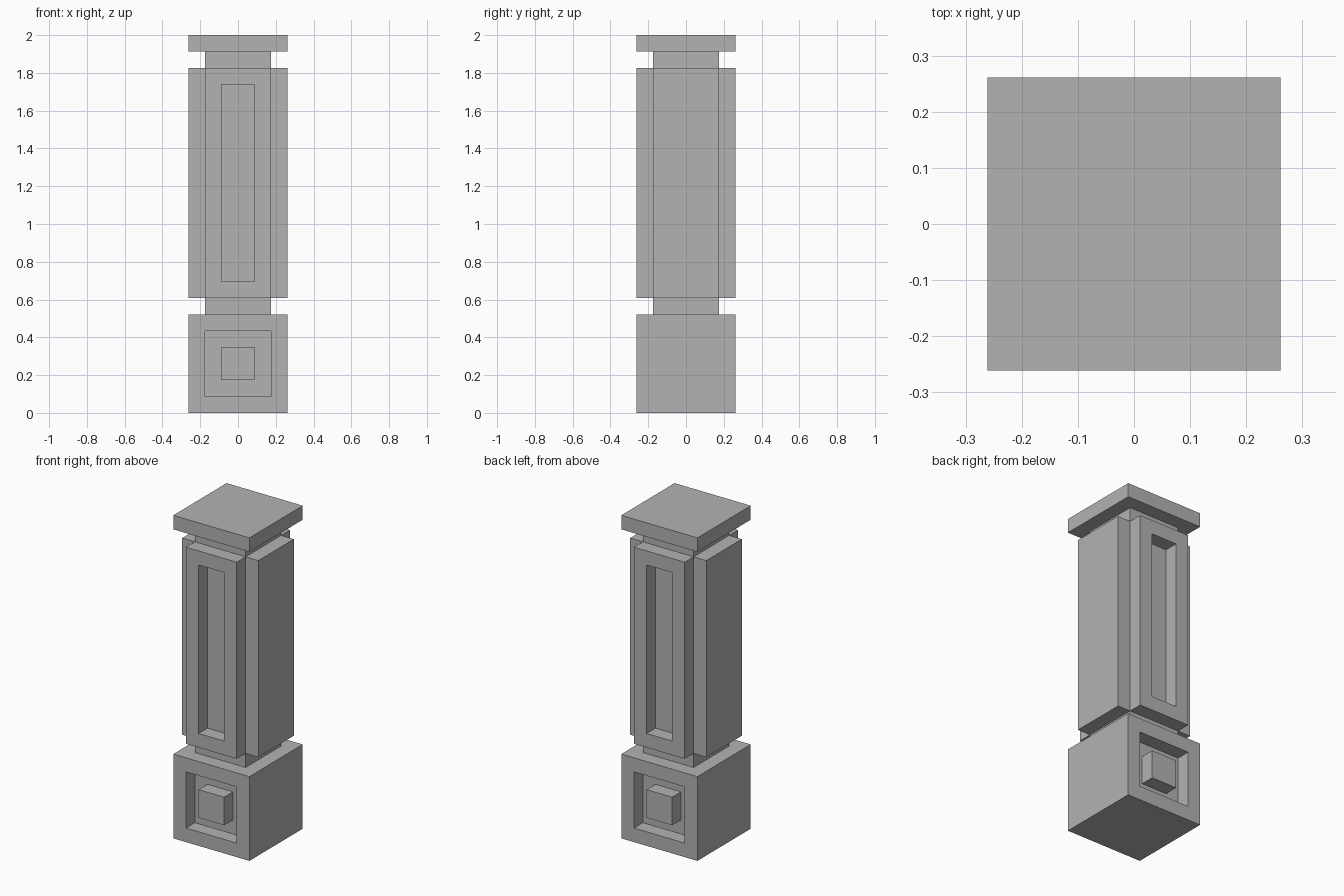
import bpy
import bmesh

cube = bpy.data.objects.get("Cube")
if cube:
    bpy.data.objects.remove(cube, do_unlink=True)

U = 2 / 23  # building module: the pillar is 23 modules tall

stone = bpy.data.materials.new("grey_stone")
stone.use_nodes = True
grey = (0.45, 0.45, 0.45, 1)
stone.diffuse_color = grey
stone.node_tree.nodes["Principled BSDF"].inputs["Base Color"].default_value = grey


def square(h):
    return [(-h, -h), (h, -h), (h, h), (-h, h)]


def cross(a, b):
    """Square outline of half width b with its corners notched back to a."""
    return [(-a, -b), (a, -b), (a, -a), (b, -a), (b, a), (a, a),
            (a, b), (-a, b), (-a, a), (-b, a), (-b, -a), (-a, -a)]


def push(bm, face, distance):
    """Extrude one face along its normal and return the moved face."""
    normal = face.normal.copy()
    new = bmesh.ops.extrude_discrete_faces(bm, faces=[face])["faces"][0]
    bmesh.ops.translate(bm, vec=normal * distance, verts=new.verts)
    new.normal_update()
    return new


def prism(name, outline, z0, z1, panel_steps=()):
    """Upright prism; each panel step insets the front and back faces, then pushes them."""
    bm = bmesh.new()
    base = bm.faces.new([bm.verts.new((x * U, y * U, z0 * U)) for x, y in outline])
    top = bmesh.ops.extrude_face_region(bm, geom=[base], use_keep_orig=True)["geom"]
    bmesh.ops.translate(bm, vec=(0, 0, (z1 - z0) * U),
                        verts=[v for v in top if isinstance(v, bmesh.types.BMVert)])
    bmesh.ops.recalc_face_normals(bm, faces=bm.faces)
    bm.normal_update()
    reach = max(y for x, y in outline) * U
    for side in (-1, 1):
        face = next((f for f in bm.faces if f.normal.y * side > 0.9
                     and abs(f.calc_center_median().y - side * reach) < 0.001))
        for distance in panel_steps:
            bmesh.ops.inset_region(bm, faces=[face], thickness=U, use_even_offset=True)
            face.normal_update()
            face = push(bm, face, distance * U)
    mesh = bpy.data.meshes.new(name)
    bm.to_mesh(mesh)
    bm.free()
    mesh.materials.append(stone)
    obj = bpy.data.objects.new(name, mesh)
    bpy.context.collection.objects.link(obj)
    return obj


# Base block with a sunken panel and a raised square boss, front and back
prism("base_block", square(3), 0, 6, panel_steps=(-1, 1))
# Narrow necks above and below the shaft
prism("lower_neck", square(2), 6, 7)
prism("upper_neck", square(2), 21, 22)
# Notched shaft with a tall sunken panel, front and back
prism("shaft", cross(2, 3), 7, 21, panel_steps=(-1,))
# Flat cap
prism("cap", square(3), 22, 23)
